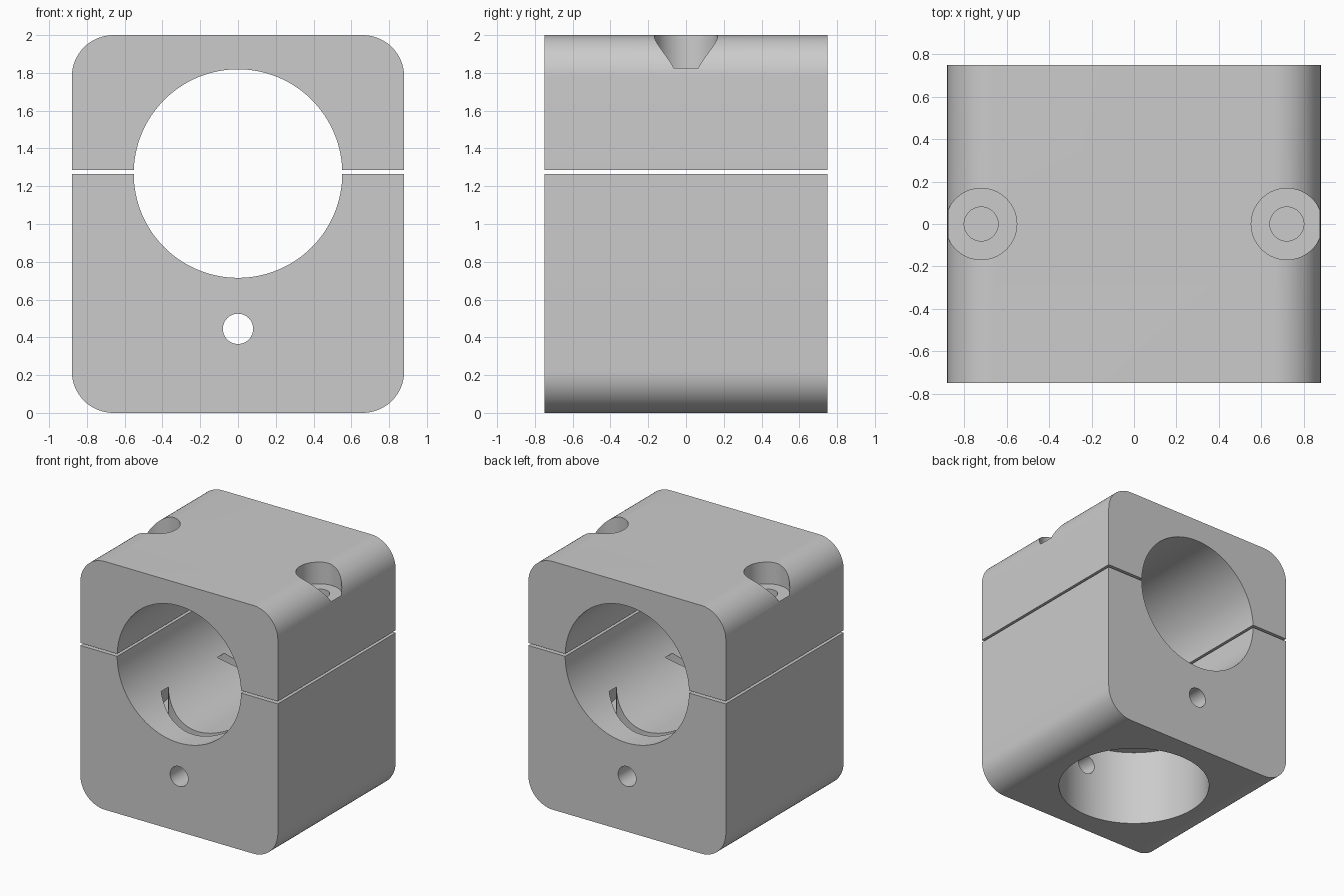
import bpy, bmesh
from math import radians
from mathutils import Matrix

cube = bpy.data.objects.get("Cube")
if cube:
    bpy.data.objects.remove(cube, do_unlink=True)

WIDTH, DEPTH, HEIGHT = 1.76, 1.5, 2.0
CORNER = 0.22
BORE_Z, BORE_R = 1.267, 0.552
SOCKET_R = 0.57
BOLT_X = 0.72

grey = bpy.data.materials.new("plain_grey")
grey.use_nodes = True
grey.diffuse_color = (0.6, 0.6, 0.6, 1)
grey.node_tree.nodes["Principled BSDF"].inputs["Base Color"].default_value = (0.6, 0.6, 0.6, 1)


def add_object(name, bm):
    mesh = bpy.data.meshes.new(name)
    bmesh.ops.recalc_face_normals(bm, faces=bm.faces)
    bm.to_mesh(mesh)
    bm.free()
    mesh.materials.append(grey)
    obj = bpy.data.objects.new(name, mesh)
    bpy.context.collection.objects.link(obj)
    return obj


def block(name, low, high, rounded_z):
    """Box from low to high, with its two long edges at rounded_z filleted."""
    bm = bmesh.new()
    bmesh.ops.create_cube(bm, size=1)
    bmesh.ops.scale(bm, vec=(WIDTH, DEPTH, high - low), verts=bm.verts)
    bmesh.ops.translate(bm, vec=(0, 0, (low + high) / 2), verts=bm.verts)
    edges = [e for e in bm.edges
             if all(abs(v.co.z - rounded_z) < 0.001 for v in e.verts)
             and abs(e.verts[0].co.y - e.verts[1].co.y) > 1]
    bmesh.ops.bevel(bm, geom=edges, offset=CORNER, segments=16,
                    profile=0.5, affect='EDGES')
    return add_object(name, bm)


def rod(radius, low, high, x=0, segments=64):
    """Upright cutting cylinder."""
    bm = bmesh.new()
    bmesh.ops.create_cone(bm, cap_ends=True, segments=segments, radius1=radius,
                          radius2=radius, depth=high - low,
                          matrix=Matrix.Translation((x, 0, (low + high) / 2)))
    return add_object("cutter", bm)


def cross_rod(radius, z, segments=64):
    """Cutting cylinder running front to back."""
    bm = bmesh.new()
    bmesh.ops.create_cone(bm, cap_ends=True, segments=segments, radius1=radius,
                          radius2=radius, depth=DEPTH + 0.4,
                          matrix=Matrix.Translation((0, 0, z))
                          @ Matrix.Rotation(radians(90), 4, 'X'))
    return add_object("cutter", bm)


def cut(target, cutter):
    cutter.hide_render = True
    mod = target.modifiers.new("cut", 'BOOLEAN')
    mod.operation = 'DIFFERENCE'
    mod.solver = 'EXACT'
    mod.object = cutter
    bpy.context.view_layer.objects.active = target
    bpy.ops.object.modifier_apply(modifier=mod.name)
    bpy.data.objects.remove(cutter, do_unlink=True)


# The two clamp halves, separated by a thin gap
lower = block("clamp_base", 0, 1.265, 0)
upper = block("clamp_cap", 1.285, HEIGHT, HEIGHT)

# Main bore and bolt holes shared by both halves
for half in (lower, upper):
    cut(half, cross_rod(BORE_R, BORE_Z, 128))
    for side in (-1, 1):
        cut(half, rod(0.08, 0.6, HEIGHT + 0.2, side * BOLT_X))

# Counterbores for the bolt heads
for side in (-1, 1):
    cut(upper, rod(0.168, 1.825, HEIGHT + 0.2, side * BOLT_X))

# Round socket in the underside and the pin hole through it
cut(lower, rod(SOCKET_R, -0.2, 0.62, segments=128))
cut(lower, cross_rod(0.08, 0.445))

# Ring groove opening into the floor of the bore
ring = rod(SOCKET_R, 0.67, 0.89, segments=128)
cut(ring, rod(0.51, 0.5, 1.0, segments=128))
cut(lower, ring)

# Smooth curved walls, keep machined edges crisp
for half in (lower, upper):
    bpy.ops.object.select_all(action='DESELECT')
    half.select_set(True)
    bpy.context.view_layer.objects.active = half
    bpy.ops.object.shade_smooth_by_angle(angle=radians(30))
